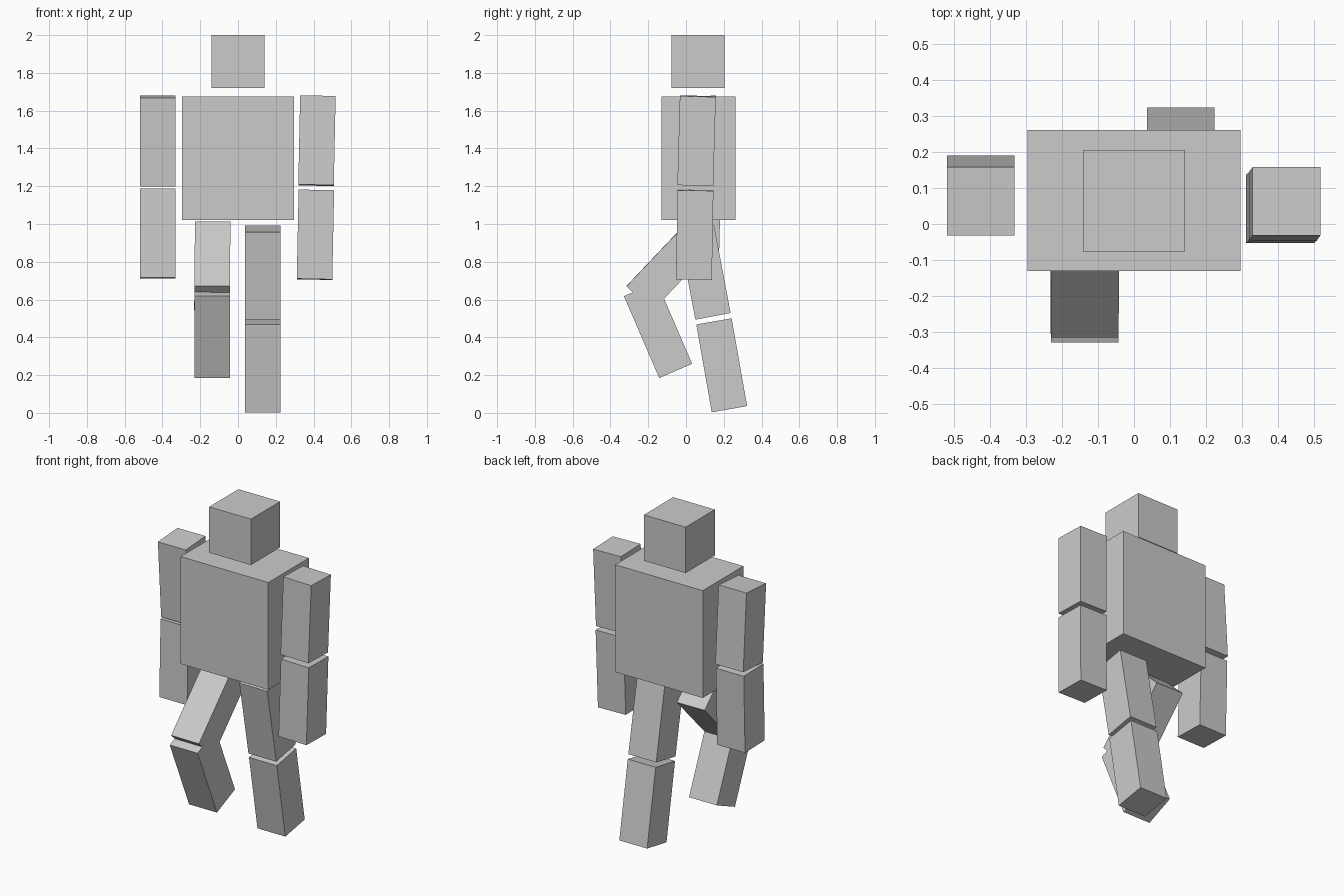
import bpy
from math import radians

if "Cube" in bpy.data.objects:
    bpy.data.objects.remove(bpy.data.objects["Cube"])


def box(name, size, center, tilt=0, lean=0):
    """Box tilted about x (positive swings the foot end back) and leaned about y."""
    bpy.ops.mesh.primitive_cube_add(size=1, location=center,
                                    rotation=(radians(tilt), radians(lean), 0))
    ob = bpy.context.object
    ob.name = name
    ob.scale = size
    bpy.ops.object.transform_apply(location=False, rotation=False, scale=True)
    return ob


LIMB = (0.188, 0.19, 0.472)

# head and torso
box("head", (0.282, 0.282, 0.28), (0, 0.064, 1.86))
box("torso", (0.592, 0.392, 0.655), (0, 0.065, 1.348))

# limbs: name, centre, swing, sideways lean
limbs = [
    ("right_upper_arm", (-0.425, 0.079, 1.439), 3.8, 0),
    ("right_forearm", (-0.425, 0.083, 0.949), -1.5, 0),
    ("left_upper_arm", (0.418, 0.056, 1.441), -1.6, 1.2),
    ("left_forearm", (0.410, 0.046, 0.943), -1.0, 1.2),
    ("right_thigh", (-0.136, -0.084, 0.777), -43.5, 0.5),
    ("right_shin", (-0.137, -0.148, 0.439), 23.3, 0),
    ("left_thigh", (0.130, 0.099, 0.743), 10.7, 0),
    ("left_shin", (0.130, 0.189, 0.252), 10, 0),
]
for name, center, tilt, lean in limbs:
    box(name, LIMB, center, tilt, lean)
